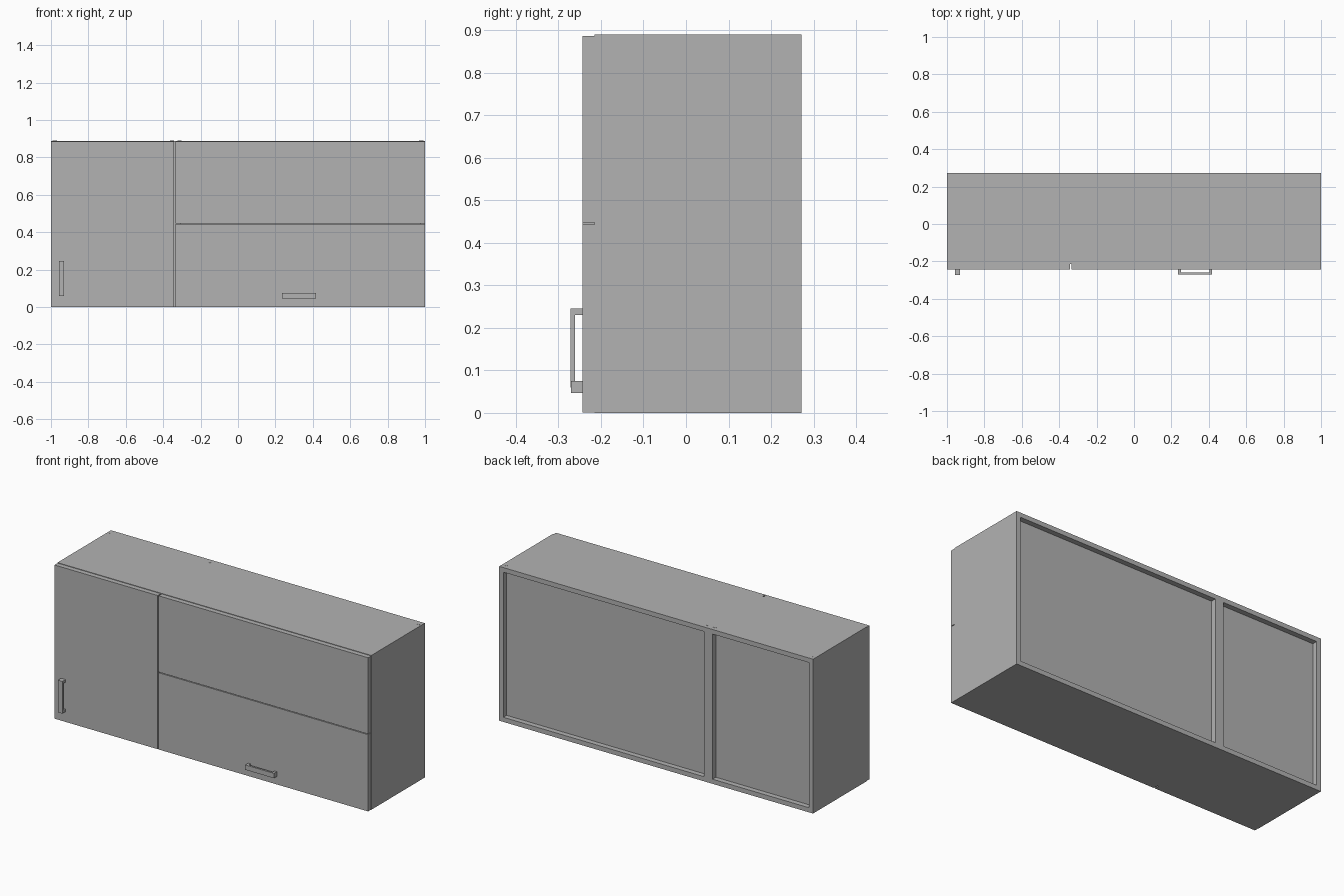
import bpy
import bmesh
from mathutils import Matrix, Vector

cube = bpy.data.objects.get("Cube")
if cube:
    bpy.data.objects.remove(cube, do_unlink=True)

grey = bpy.data.materials.new("plain grey")
grey.use_nodes = True
colour = (0.45, 0.45, 0.45, 1)
grey.diffuse_color = colour
grey.node_tree.nodes["Principled BSDF"].inputs["Base Color"].default_value = colour


def finish(name, bm):
    mesh = bpy.data.meshes.new(name)
    bm.to_mesh(mesh)
    bm.free()
    mesh.materials.append(grey)
    obj = bpy.data.objects.new(name, mesh)
    bpy.context.collection.objects.link(obj)
    return obj


def add_box(bm, x, y, z):
    """Box between pairs of limits on each axis."""
    size = Vector((x[1] - x[0], y[1] - y[0], z[1] - z[0]))
    centre = Vector((sum(x), sum(y), sum(z))) / 2
    bmesh.ops.create_cube(bm, size=1, matrix=Matrix.Translation(centre) @ Matrix.Diagonal(size).to_4x4())


def box(name, x, y, z):
    bm = bmesh.new()
    add_box(bm, x, y, z)
    return finish(name, bm)


HEIGHT = 0.889
BOARD = 0.0267
SPLIT = -0.333
BACK = 0.272
DOOR_BACK, DOOR_FRONT = -0.215, -0.243
DEPTH = (DOOR_BACK, BACK)


def cabinet(name, x0, x1):
    # Boards of the open carcass
    box(name + "_right_side", (x0, x0 + BOARD), DEPTH, (0, HEIGHT))
    box(name + "_left_side", (x1 - BOARD, x1), DEPTH, (0, HEIGHT))
    inner = (x0 + BOARD, x1 - BOARD)
    box(name + "_bottom", inner, DEPTH, (0, BOARD))
    box(name + "_top", inner, DEPTH, (HEIGHT - BOARD, HEIGHT))
    # Recessed back board
    box(name + "_back", inner, (0.236, 0.242), (BOARD, HEIGHT - BOARD))
    # Small flush fixing caps on the top and bottom
    for end, x in (("right", x0 + 0.02), ("left", x1 - 0.02)):
        for level, z in (("top", HEIGHT), ("bottom", 0.0005)):
            bm = bmesh.new()
            place = Matrix.Translation((x, 0.243, z)) @ Matrix.Diagonal((1, 0.55, 1, 1))
            bmesh.ops.create_cone(bm, cap_ends=True, segments=12, radius1=0.011,
                                  radius2=0.011, depth=0.001, matrix=place)
            finish(f"{name}_{level}_{end}_cap", bm)


cabinet("narrow_cabinet", -1, SPLIT)
cabinet("wide_cabinet", SPLIT, 1)

# Doors with thin gaps between them
DOOR = (DOOR_FRONT, DOOR_BACK)
box("narrow_door", (-0.999, -0.342), DOOR, (0.001, 0.886))
box("lower_flap_door", (-0.335, 0.999), DOOR, (0.001, 0.443))
box("upper_flap_door", (-0.335, 0.999), DOOR, (0.447, 0.886))


def handle(name, x, z, front, vertical):
    """U-shaped pull: a grip bar on two feet."""
    bm = bmesh.new()
    grip = front + 0.011
    add_box(bm, x, (front, grip), z)
    low, high = z if vertical else x
    for foot in ((low, low + 0.015), (high - 0.015, high)):
        add_box(bm, x if vertical else foot, (grip, DOOR_FRONT), foot if vertical else z)
    bmesh.ops.remove_doubles(bm, verts=bm.verts, dist=0.0001)
    finish(name, bm)


handle("narrow_door_handle", (-0.957, -0.929), (0.06, 0.245), -0.272, True)
handle("flap_door_handle", (0.235, 0.418), (0.047, 0.075), -0.27, False)
